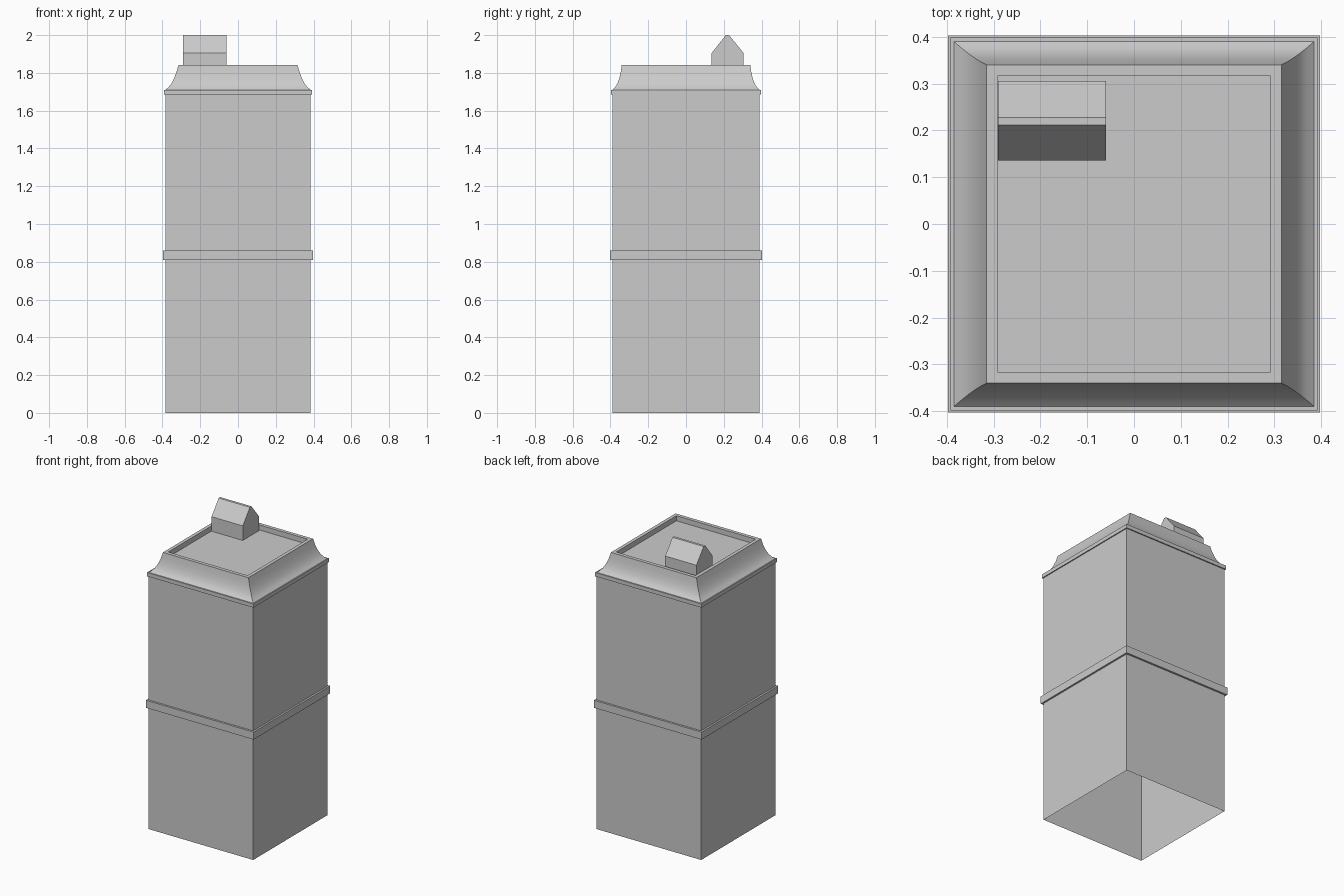
import bpy, bmesh

if "Cube" in bpy.data.objects:
    bpy.data.objects.remove(bpy.data.objects["Cube"])


def make_object(name, bm):
    bmesh.ops.recalc_face_normals(bm, faces=bm.faces)
    mesh = bpy.data.meshes.new(name)
    bm.to_mesh(mesh)
    bm.free()
    ob = bpy.data.objects.new(name, mesh)
    bpy.context.collection.objects.link(ob)
    return ob


def loft(name, rings, cap=False):
    """Join stacked rectangles given as (half width, half depth, height)."""
    bm = bmesh.new()
    loops = [[bm.verts.new((sx * hx, sy * hy, z))
              for sx, sy in ((-1, -1), (1, -1), (1, 1), (-1, 1))]
             for hx, hy, z in rings]
    for a, b in zip(loops, loops[1:]):
        for i in range(4):
            j = (i + 1) % 4
            bm.faces.new((a[i], a[j], b[j], b[i]))
    if cap:
        bm.faces.new(loops[-1])
    ob = make_object(name, bm)
    # an open shell: make sure the outside faces outwards
    if ob.data.polygons[0].normal.dot(ob.data.polygons[0].center) < 0 and len(rings) == 2:
        ob.data.flip_normals()
    return ob


def bezier(p0, p1, p2, steps):
    pts = []
    for k in range(steps + 1):
        t = k / steps
        pts.append(tuple((1 - t) ** 2 * a + 2 * t * (1 - t) * b + t * t * c
                         for a, b, c in zip(p0, p1, p2)))
    return pts


BX, BY = 0.385, 0.39

# Walls, open at the bottom
loft("tower_walls", [(BX, BY, 0), (BX, BY, 1.71)])

# Projecting bands around the walls
for name, hx, hy, z0, z1 in (("middle_band", 0.397, 0.403, 0.81, 0.86),
                             ("cornice", 0.392, 0.398, 1.685, 1.71)):
    loft(name, [(BX, BY, z0), (hx, hy, z0), (hx, hy, z1), (BX, BY, z1)])

# Flared roof with rim and sunken flat deck
flare = bezier((BX, BY, 1.71), (0.342, 0.352, 1.735), (0.315, 0.34, 1.842), 5)
deck = [(0.292, 0.316, 1.842), (0.292, 0.316, 1.808)]
roof = loft("roof", flare + deck, cap=True)
bpy.context.view_layer.objects.active = roof
roof.select_set(True)
bpy.ops.object.shade_smooth_by_angle()

# Small gabled stair hut on the roof deck
profile = [(0.136, 1.808), (0.136, 1.905), (0.211, 2.0),
           (0.228, 2.0), (0.305, 1.905), (0.305, 1.808)]
bm = bmesh.new()
gable = bm.faces.new([bm.verts.new((-0.29, y, z)) for y, z in profile])
ext = bmesh.ops.extrude_face_region(bm, geom=[gable], use_keep_orig=True)
bmesh.ops.translate(bm, vec=(0.23, 0, 0),
                    verts=[v for v in ext["geom"] if isinstance(v, bmesh.types.BMVert)])
make_object("roof_hut", bm)
